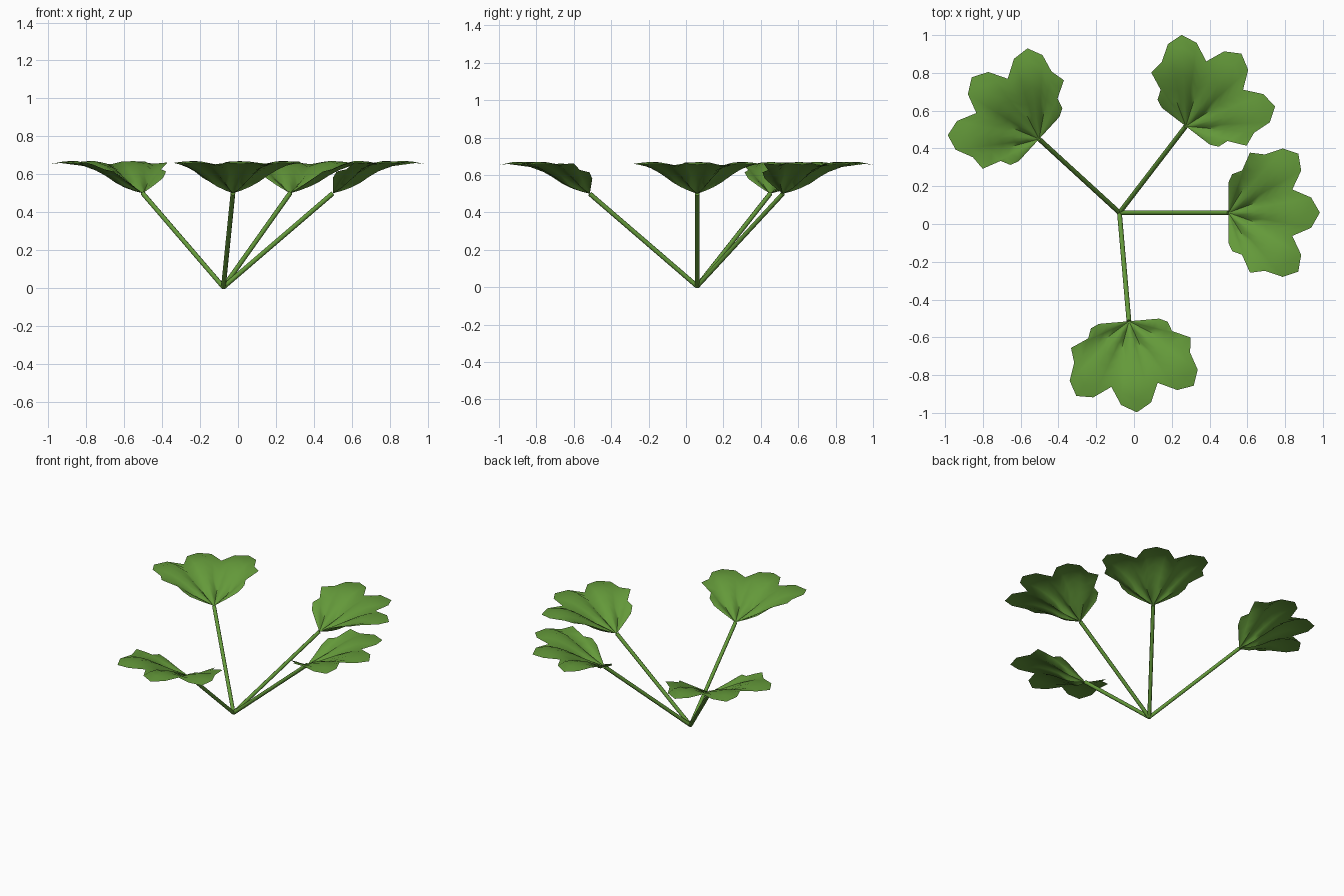
import bpy, bmesh, math
from mathutils import Vector, Matrix

if "Cube" in bpy.data.objects:
    bpy.data.objects.remove(bpy.data.objects["Cube"])

green = bpy.data.materials.new("leaf green")
green.diffuse_color = (0.127, 0.32, 0.042, 1)
green.use_nodes = True
green.node_tree.nodes["Principled BSDF"].inputs["Base Color"].default_value = green.diffuse_color

BASE = Vector((-0.077, 0.06, 0.005))
REACH, TOP = 0.577, 0.5          # horizontal run of a stem, height of its tip
# half outline of a leaf: (outward, sideways) from the stem tip
HALF = [(0, .16), (.02, .204), (.072, .223), (.114, .318), (.193, .308), (.287, .34),
        (.37, .312), (.385, .223), (.338, .123), (.438, .08), (.484, 0)]
OUTLINE = HALF + [(x, -y) for x, y in reversed(HALF[:-1])]
# leaf height above the stem tip by distance from it, on a lobe's crest and in the folds between lobes
CREST = [(0, 0), (.08, .045), (.15, .085), (.22, .125), (.30, .16), (.36, .173), (.42, .168), (.49, .153)]
FOLD = [(0, 0), (.08, .02), (.15, .052), (.22, .098), (.30, .138), (.36, .153), (.42, .155), (.49, .15)]
RINGS = 7


def sample(curve, r):
    for (a, za), (b, zb) in zip(curve, curve[1:]):
        if r <= b:
            return za + (zb - za) * (r - a) / (b - a)
    return curve[-1][1]


def rise(x, y):
    # lobes arch every 40 degrees, with folds at 20 and 60
    r = math.hypot(x, y)
    k = abs(math.cos(4.5 * math.atan2(y, x)))
    return k * sample(CREST, r) + (1 - k) * sample(FOLD, r)


def finish(name, bm):
    me = bpy.data.meshes.new(name)
    bm.to_mesh(me)
    bm.free()
    me.materials.append(green)
    me.shade_smooth()
    me.set_sharp_from_angle(angle=math.radians(60))
    ob = bpy.data.objects.new(name, me)
    bpy.context.collection.objects.link(ob)


def stem(name, a, b, radius=0.0125):
    bm = bmesh.new()
    d = b - a
    mat = Matrix.Translation((a + b) / 2) @ d.to_track_quat('Z', 'Y').to_matrix().to_4x4()
    bmesh.ops.create_cone(bm, cap_ends=True, segments=8, radius1=radius, radius2=radius,
                          depth=d.length, matrix=mat)
    finish(name, bm)


def leaf(name, tip, angle):
    # shrinking copies of the outline, joined into a pleated fan
    bm = bmesh.new()
    centre = bm.verts.new((0, 0, 0))
    prev = None
    for k in range(1, RINGS + 1):
        t = k / RINGS
        ring = [bm.verts.new((x * t, y * t, rise(x * t, y * t))) for x, y in OUTLINE]
        for i in range(len(ring) - 1):
            if prev:
                bm.faces.new((prev[i + 1], prev[i], ring[i], ring[i + 1]))
            else:
                bm.faces.new((centre, ring[i], ring[i + 1]))
        prev = ring
    for f in bm.faces:
        f.normal_update()
        if f.normal.z < 0:
            f.normal_flip()
    bm.transform(Matrix.Translation(tip) @ Matrix.Rotation(angle, 4, 'Z'))
    finish(name, bm)


# four leaves spaced by the golden angle
for n in range(4):
    ang = math.radians(137.5 * n)
    tip = Vector((BASE.x + REACH * math.cos(ang), BASE.y + REACH * math.sin(ang), TOP))
    stem(f"stem_{n + 1}", BASE, tip)
    leaf(f"leaf_{n + 1}", tip, ang)
